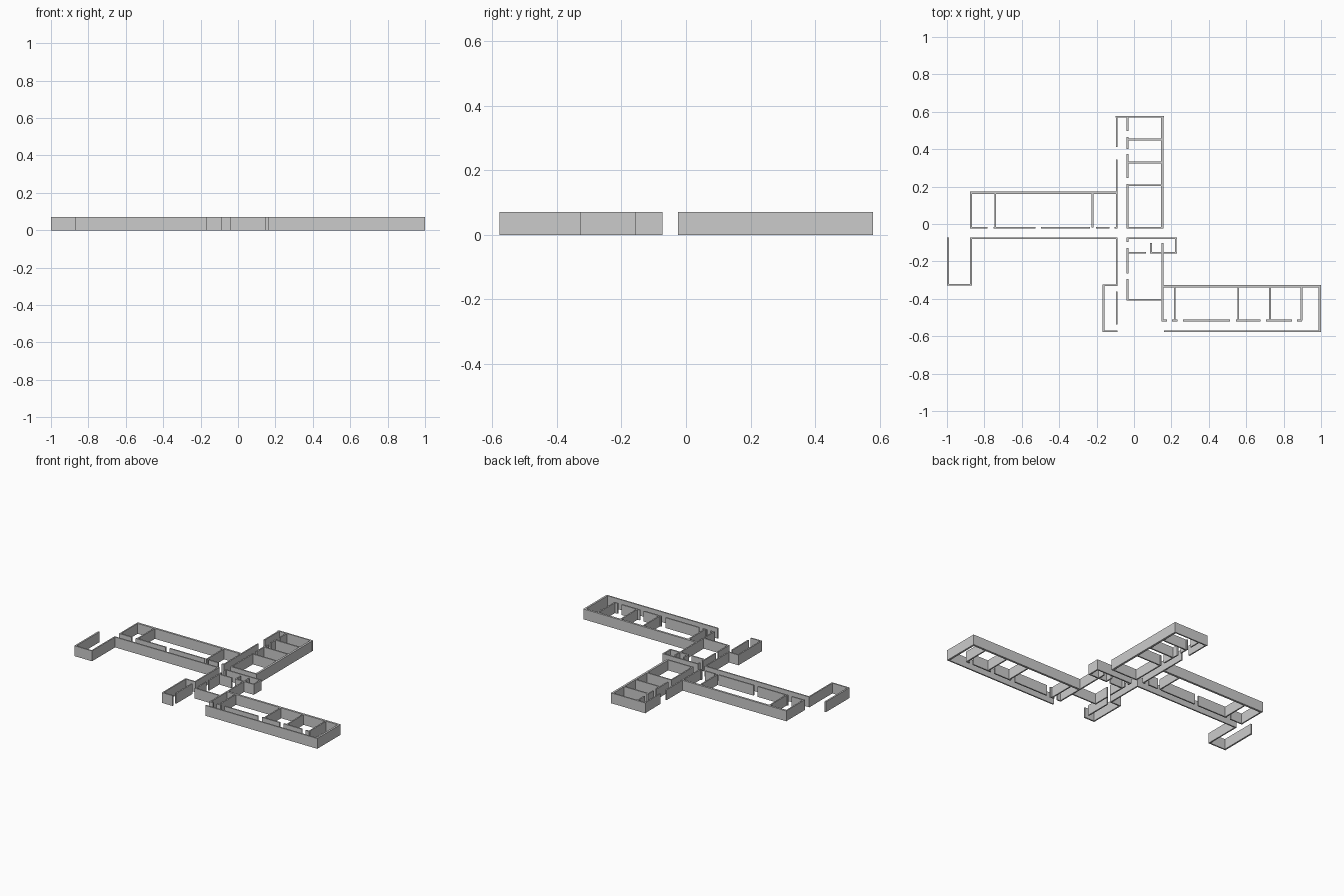
import bpy, bmesh
from mathutils import Matrix, Vector

if "Cube" in bpy.data.objects:
    bpy.data.objects.remove(bpy.data.objects["Cube"])

H = 0.07        # wall height
THIN, THICK = 0.009, 0.014


def run(axis, at, *spans, t=THIN):
    """Wall line at a fixed coordinate, split into spans by door gaps."""
    return [(axis, at, a, b, t) for a, b in spans]


def build(name, *runs):
    bm = bmesh.new()
    for line in runs:
        for axis, at, a, b, t in line:
            mid, length = (a + b) / 2, abs(b - a)
            if axis == 'x':
                loc, size = (mid, at, H / 2), (length, t, H)
            else:
                loc, size = (at, mid, H / 2), (t, length, H)
            m = Matrix.Translation(Vector(loc)) @ Matrix.Diagonal((*size, 1))
            bmesh.ops.create_cube(bm, size=1, matrix=m)
    mesh = bpy.data.meshes.new(name)
    bm.to_mesh(mesh)
    bm.free()
    obj = bpy.data.objects.new(name, mesh)
    bpy.context.collection.objects.link(obj)
    return obj


# North wing: outer shell, corridor wall with doors, room dividers
build("north_wing_outer_walls",
      run('x', 0.573, (-0.10, 0.16)),
      run('y', -0.092, (0.578, 0.412), (0.345, -0.024)),
      run('y', 0.152, (0.578, -0.024), t=THICK),
      run('x', -0.02, (-0.038, 0.158)))
build("north_wing_corridor_wall",
      run('y', -0.035, (0.578, 0.497), (0.465, 0.402), (0.373, 0.245), (0.213, -0.024)))
build("north_wing_dividers",
      *[run('x', y, (-0.038, 0.152)) for y in (0.452, 0.329, 0.207)])

# West wing
build("west_wing_outer_walls",
      run('x', 0.168, (-0.876, -0.09), t=THICK),
      run('y', -0.871, (0.174, -0.024)))
build("west_wing_corridor_wall",
      run('x', -0.02, (-0.876, -0.783), (-0.752, -0.526), (-0.497, -0.235),
          (-0.203, -0.132), (-0.105, -0.088)))
build("west_wing_dividers",
      *[run('y', x, (0.168, -0.02)) for x in (-0.742, -0.222)])

# Corridor side wall and the far west lobby
build("west_corridor_wall", run('x', -0.077, (-0.875, -0.088)))
build("west_lobby",
      run('y', -0.871, (-0.073, -0.328)),
      run('x', -0.324, (-1.0, -0.867)),
      run('y', -0.9945, (-0.328, -0.073), t=0.011))

# South entrance bay
build("south_bay",
      run('y', -0.092, (-0.073, -0.332), (-0.362, -0.538)),
      run('x', -0.328, (-0.167, -0.088)),
      run('y', -0.163, (-0.324, -0.577)),
      run('x', -0.573, (-0.167, -0.088)))

# Central block with small service rooms
build("central_block",
      run('x', -0.077, (-0.038, 0.229)),
      run('y', 0.224, (-0.073, -0.157)),
      run('x', -0.153, (-0.038, 0.063), (0.087, 0.229)),
      run('y', 0.091, (-0.102, -0.157)),
      run('y', 0.152, (-0.102, -0.518)),
      run('y', -0.035, (-0.073, -0.097), (-0.127, -0.265), (-0.293, -0.409)),
      run('x', -0.405, (-0.038, 0.156)))

# East wing
build("east_wing_outer_walls",
      run('x', -0.333, (0.15, 1.0), t=THICK),
      run('y', 0.9935, (-0.327, -0.577), t=0.013),
      run('x', -0.573, (0.16, 1.0)))
build("east_wing_corridor_wall",
      run('x', -0.516, (0.146, 0.177), (0.203, 0.233), (0.262, 0.514),
          (0.545, 0.676), (0.705, 0.844), (0.872, 0.899)))
build("east_wing_dividers",
      *[run('y', x, (-0.333, -0.516)) for x in (0.218, 0.558, 0.727, 0.896)])
